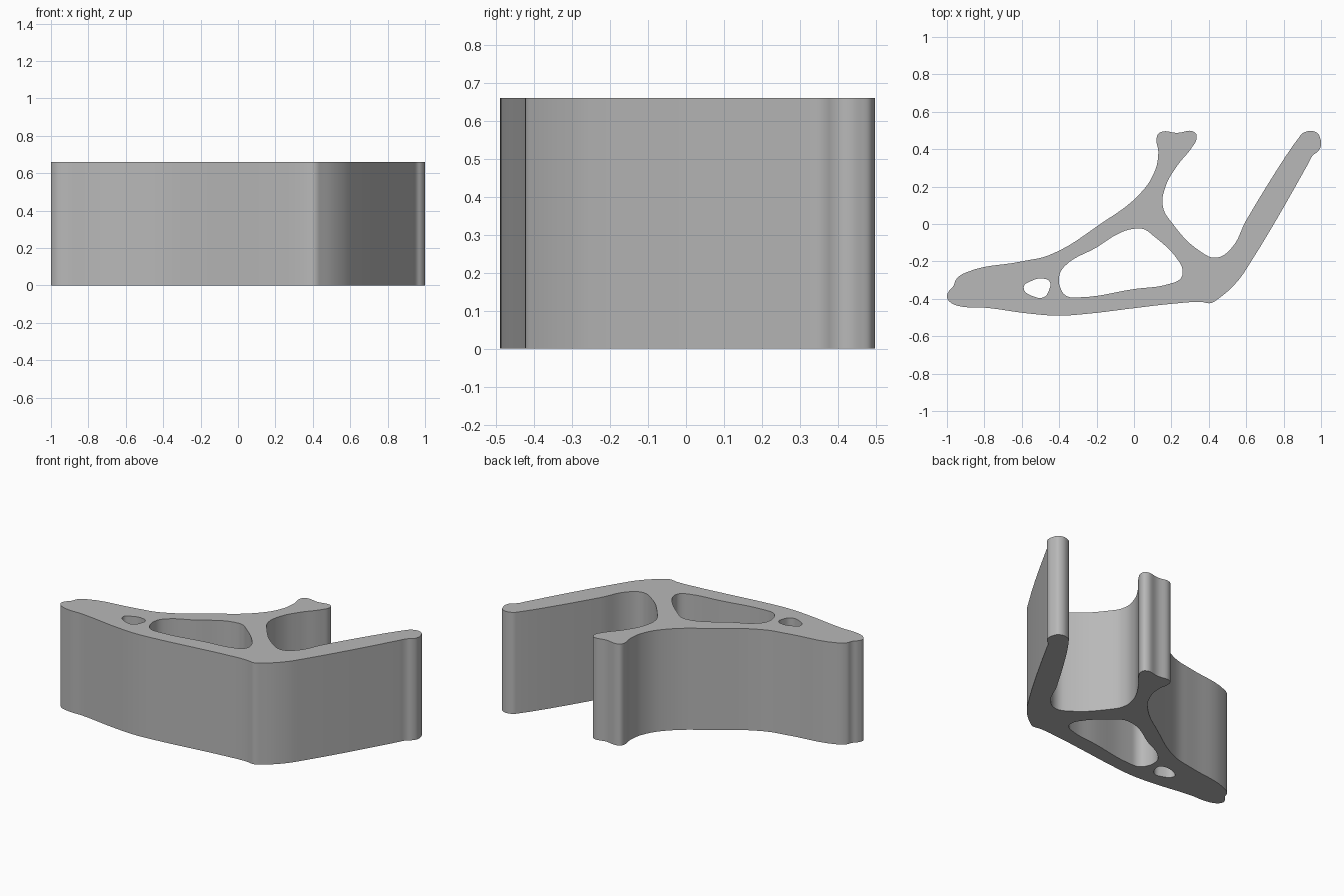
import bpy
import bmesh
import math

if "Cube" in bpy.data.objects:
    bpy.data.objects.remove(bpy.data.objects["Cube"], do_unlink=True)

HEIGHT = 0.66

# Outer profile, anticlockwise from the left tip
outline = [
    (-1.0, -0.39), (-0.98, -0.42), (-0.93, -0.44), (-0.8, -0.447),
    (-0.55, -0.48), (-0.4, -0.49), (-0.25, -0.48), (0.0, -0.45),
    (0.2, -0.427), (0.36, -0.417), (0.41, -0.423), (0.45, -0.4),
    (0.55, -0.31), (0.62, -0.21), (0.93, 0.32), (0.955, 0.365),
    (0.985, 0.39), (1.0, 0.42), (0.995, 0.46), (0.975, 0.49),
    (0.91, 0.49), (0.88, 0.46), (0.6, 0.02), (0.52, -0.13),
    (0.44, -0.18), (0.36, -0.15), (0.2, 0.01), (0.155, 0.09),
    (0.165, 0.19), (0.23, 0.31), (0.31, 0.41), (0.335, 0.46),
    (0.325, 0.49), (0.23, 0.487), (0.14, 0.49), (0.122, 0.465),
    (0.13, 0.38), (0.11, 0.28), (0.03, 0.16), (-0.18, 0.0),
    (-0.45, -0.165), (-0.6, -0.2), (-0.9, -0.26), (-0.95, -0.295),
    (-0.965, -0.33), (-0.99, -0.36),
]

# Rounded triangular window between the struts
large_window = [
    (-0.01, -0.027), (0.05, -0.027), (0.1, -0.06), (0.24, -0.2),
    (0.26, -0.25), (0.25, -0.29), (0.19, -0.32), (0.0, -0.348),
    (-0.29, -0.392), (-0.36, -0.385), (-0.39, -0.35), (-0.4, -0.28),
    (-0.37, -0.225), (-0.2, -0.125), (-0.08, -0.05),
]

# Small oval window near the tip
small_window = [
    (-0.59, -0.34), (-0.55, -0.305), (-0.48, -0.293), (-0.45, -0.31),
    (-0.455, -0.355), (-0.48, -0.39), (-0.53, -0.39),
]


def make_material(name, value):
    material = bpy.data.materials.new(name)
    material.use_nodes = True
    colour = (value, value, value, 1)
    material.diffuse_color = colour
    material.node_tree.nodes["Principled BSDF"].inputs["Base Color"].default_value = colour
    return material


def add_loop(curve, points):
    """Add a smooth closed loop through the points."""
    spline = curve.splines.new("BEZIER")
    spline.bezier_points.add(len(points) - 1)
    spline.use_cyclic_u = True
    for knot, (x, y) in zip(spline.bezier_points, points):
        knot.co = (x, y, 0)
        knot.handle_left_type = knot.handle_right_type = "AUTO"


# Extruded bracket with both windows
curve = bpy.data.curves.new("bracket_profile", "CURVE")
curve.dimensions = "2D"
curve.fill_mode = "BOTH"
curve.resolution_u = 6
curve.extrude = HEIGHT / 2
for loop in (outline, large_window, small_window):
    add_loop(curve, loop)

bracket = bpy.data.objects.new("bracket", curve)
bpy.context.collection.objects.link(bracket)
bpy.ops.object.select_all(action="DESELECT")
bracket.select_set(True)
bpy.context.view_layer.objects.active = bracket
bpy.ops.object.convert(target="MESH")
bracket = bpy.context.object
bracket.name = "bracket"

# Join the caps to the walls and stand the part on the ground
mesh = bracket.data
bm = bmesh.new()
bm.from_mesh(mesh)
bmesh.ops.remove_doubles(bm, verts=bm.verts, dist=0.0002)
bmesh.ops.translate(bm, verts=bm.verts, vec=(0, 0, HEIGHT / 2))
bmesh.ops.recalc_face_normals(bm, faces=bm.faces)
bm.to_mesh(mesh)
bm.free()

mesh.materials.clear()
mesh.materials.append(make_material("plain grey", 0.48))
bpy.ops.object.shade_smooth_by_angle(angle=math.radians(35))
